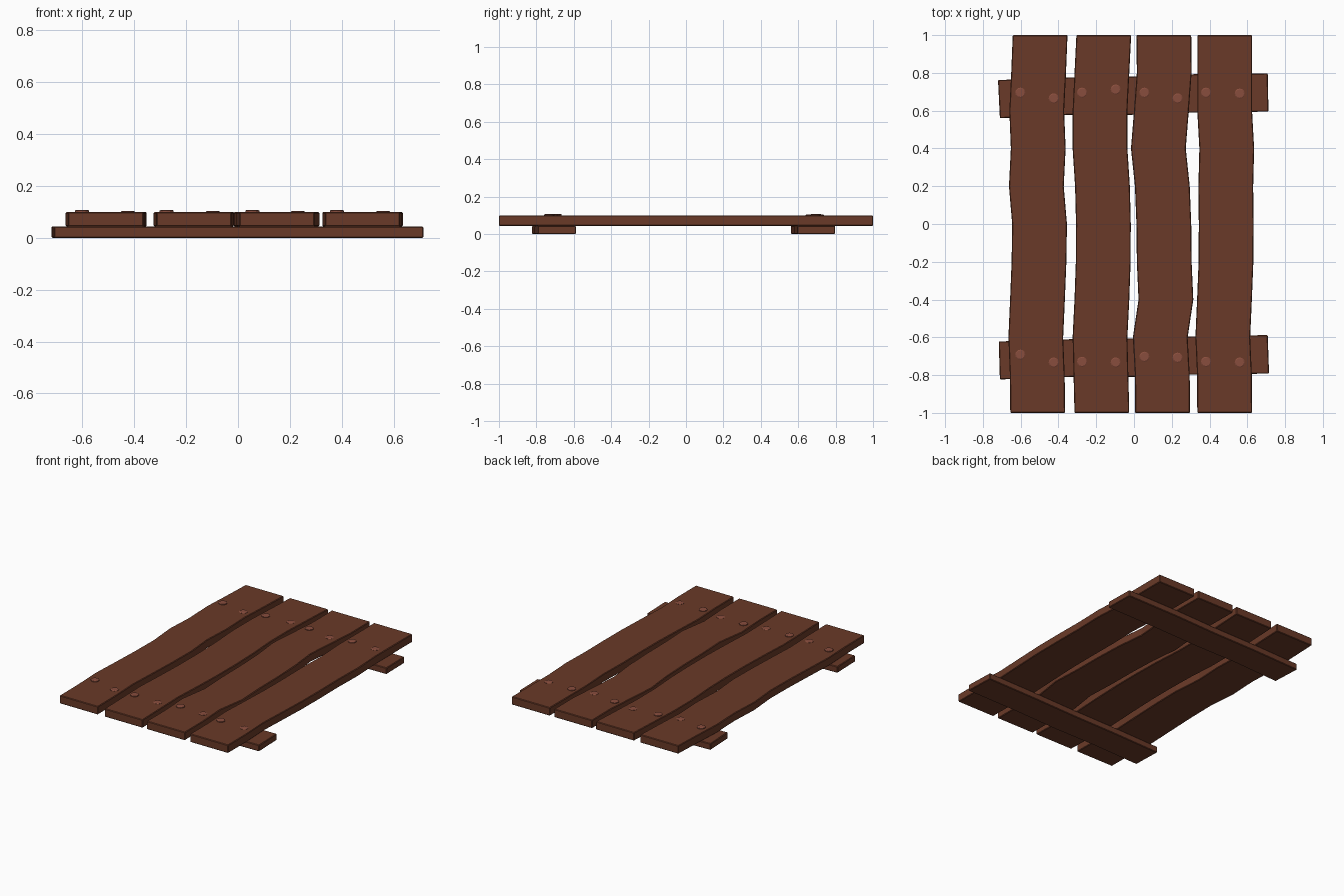
import bpy, bmesh
from mathutils import Matrix

if "Cube" in bpy.data.objects:
    bpy.data.objects.remove(bpy.data.objects["Cube"])


def material(name, rgb):
    m = bpy.data.materials.new(name)
    m.diffuse_color = (*rgb, 1)
    m.use_nodes = True
    m.node_tree.nodes["Principled BSDF"].inputs["Base Color"].default_value = m.diffuse_color
    return m


wood = material("wood", (0.144, 0.042, 0.021))
peg_wood = material("peg_wood", (0.25, 0.075, 0.047))


def add_object(name, bm, mat):
    bmesh.ops.recalc_face_normals(bm, faces=bm.faces)
    me = bpy.data.meshes.new(name)
    bm.to_mesh(me)
    bm.free()
    me.materials.append(mat)
    ob = bpy.data.objects.new(name, me)
    bpy.context.collection.objects.link(ob)
    return ob


def board(name, side_a, side_b, z0, z1):
    """Wavy board: a strip between two edge lines, extruded upward, edges eased."""
    bm = bmesh.new()
    a = [bm.verts.new((x, y, z0)) for x, y in side_a]
    b = [bm.verts.new((x, y, z0)) for x, y in side_b]
    for i in range(len(a) - 1):
        bm.faces.new((a[i], a[i + 1], b[i + 1], b[i]))
    res = bmesh.ops.extrude_face_region(bm, geom=bm.faces[:], use_keep_orig=True)
    verts = [v for v in res["geom"] if isinstance(v, bmesh.types.BMVert)]
    bmesh.ops.translate(bm, verts=verts, vec=(0, 0, z1 - z0))
    ob = add_object(name, bm, wood)
    bev = ob.modifiers.new("eased_edges", "BEVEL")
    bev.width, bev.segments = 0.004, 1
    bev.limit_method, bev.angle_limit = "ANGLE", 0.9


# Four wavy planks: left edge x at y = -1, -0.8 ... 1
W = 0.29
planks = [
    [-.655, -.657, -.665, -.656, -.648, -.645, -.662, -.652, -.660, -.650, -.642],
    [-.315, -.320, -.325, -.315, -.308, -.307, -.312, -.325, -.325, -.315, -.305],
    [.006, .005, -.006, .024, .015, .013, .005, -.016, .000, .015, .013],
    [.335, .334, .325, .334, .342, .343, .341, .346, .335, .335, .335],
]
for n, lefts in enumerate(planks, 1):
    ys = [-1 + 0.2 * i for i in range(11)]
    board(f"plank_{n}", list(zip(lefts, ys)),
          [(x + W, y) for x, y in zip(lefts, ys)], 0.044, 0.1)

# Two cross battens below: lower and upper edge lines
board("back_batten",
      [(-.71, .56), (-.34, .578), (-.02, .578), (.32, .59), (.712, .595)],
      [(-.72, .762), (-.34, .776), (-.02, .78), (.32, .793), (.708, .797)], 0, 0.044)
board("front_batten",
      [(-.71, -.823), (-.34, -.81), (-.02, -.81), (.32, -.797), (.715, -.792)],
      [(-.716, -.622), (-.34, -.61), (-.02, -.606), (.32, -.595), (.708, -.588)], 0, 0.044)

# Peg heads: two per plank over each batten, with chamfered tops
peg_x = [-.602, -.425, -.275, -.097, .055, .231, .381, .56]
rows = {"back": [.695, .665, .695, .712, .695, .665, .695, .69],
        "front": [-.692, -.733, -.73, -.733, -.703, -.708, -.73, -.733]}
for row, ys in rows.items():
    for i, (x, y) in enumerate(zip(peg_x, ys)):
        top = 0.108 if i % 2 == 0 else 0.104
        bm = bmesh.new()
        for r1, r2, z0, z1 in ((.027, .027, .09, top - .003), (.027, .022, top - .003, top)):
            bmesh.ops.create_cone(bm, cap_ends=True, segments=12, radius1=r1, radius2=r2,
                                  depth=z1 - z0,
                                  matrix=Matrix.Translation((x, y, (z0 + z1) / 2)))
        bmesh.ops.remove_doubles(bm, verts=bm.verts, dist=1e-5)
        # drop the hidden cap between body and chamfer
        inner = [f for f in bm.faces if len(f.verts) > 4
                 and abs(f.calc_center_median().z - (top - .003)) < 1e-4]
        bmesh.ops.delete(bm, geom=inner, context="FACES_ONLY")
        add_object(f"{row}_peg_{i + 1}", bm, peg_wood)
